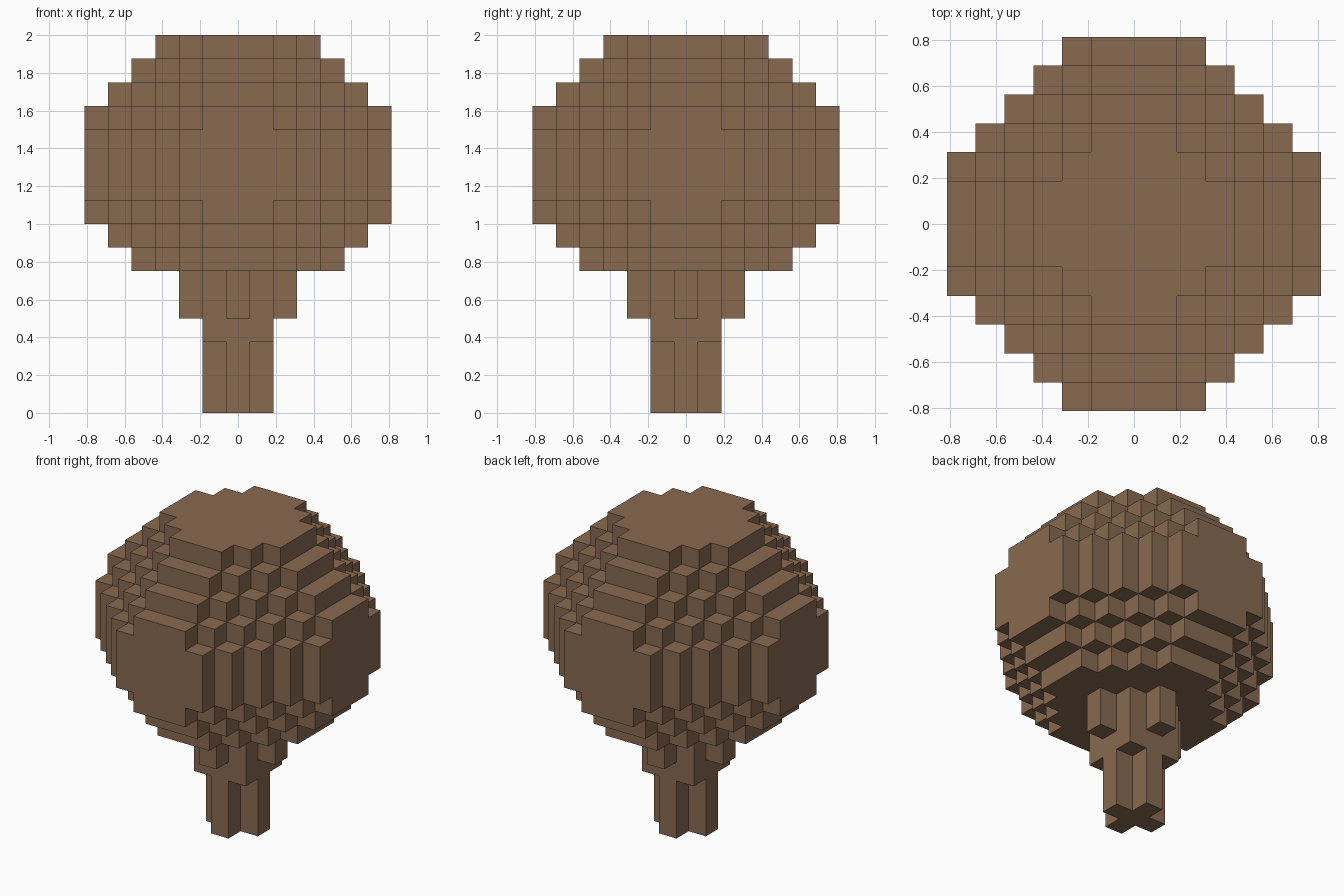
import bpy
import bmesh
from mathutils import Vector

cube = bpy.data.objects.get("Cube")
if cube:
    bpy.data.objects.remove(cube, do_unlink=True)

U = 0.125         # block size
CENTRE_LAYER = 10  # layer through the middle of the crown

# Single bark-brown colour
brown = bpy.data.materials.new("bark_brown")
brown.use_nodes = True
colour = (0.246, 0.144, 0.080, 1.0)
brown.diffuse_color = colour
brown.node_tree.nodes["Principled BSDF"].inputs["Base Color"].default_value = colour


def build_blocks(name, cells):
    """Skin a set of grid cells with their exposed faces only, merged where flat."""
    bm = bmesh.new()
    axes = [Vector((1, 0, 0)), Vector((0, 1, 0)), Vector((0, 0, 1))]
    for cell in sorted(cells):
        middle = Vector(cell) + Vector((0, 0, 0.5))
        for i in range(3):
            for sign in (-1, 1):
                n = axes[i] * sign
                if tuple(int(c) for c in Vector(cell) + n) in cells:
                    continue
                a, b = axes[(i + 1) % 3], axes[(i + 2) % 3] * sign
                corners = [-a - b, a - b, a + b, -a + b]
                bm.faces.new([bm.verts.new((middle + (n + c) / 2) * U) for c in corners])
    bmesh.ops.remove_doubles(bm, verts=bm.verts, dist=U / 100)
    bmesh.ops.dissolve_limit(bm, angle_limit=0.01, verts=bm.verts, edges=bm.edges)
    mesh = bpy.data.meshes.new(name)
    bm.to_mesh(mesh)
    bm.free()
    mesh.materials.append(brown)
    obj = bpy.data.objects.new(name, mesh)
    bpy.context.collection.objects.link(obj)
    return obj


def in_crown(x, y, z):
    """Stepped ball: limits on each pair of axes and on all three together."""
    a, b, c = sorted((abs(x), abs(y), abs(z)))
    return c <= 6 and b + c <= 8 and a + b + c <= 9


def in_trunk(x, y, z):
    """Cross-shaped stem, a square collar, then four short branches."""
    x, y = abs(x), abs(y)
    if z < 3:
        return x + y <= 1
    if z < 4:
        return max(x, y) <= 1
    return max(x, y) <= 1 or (max(x, y) == 2 and min(x, y) == 0)


span = range(-6, 7)

# Crown, cut flat above and below
build_blocks("crown", {(x, y, z + CENTRE_LAYER) for x in span for y in span
                       for z in range(-4, 6) if in_crown(x, y, z)})

# Trunk with branches
build_blocks("trunk", {(x, y, z) for x in span for y in span
                       for z in range(6) if in_trunk(x, y, z)})
